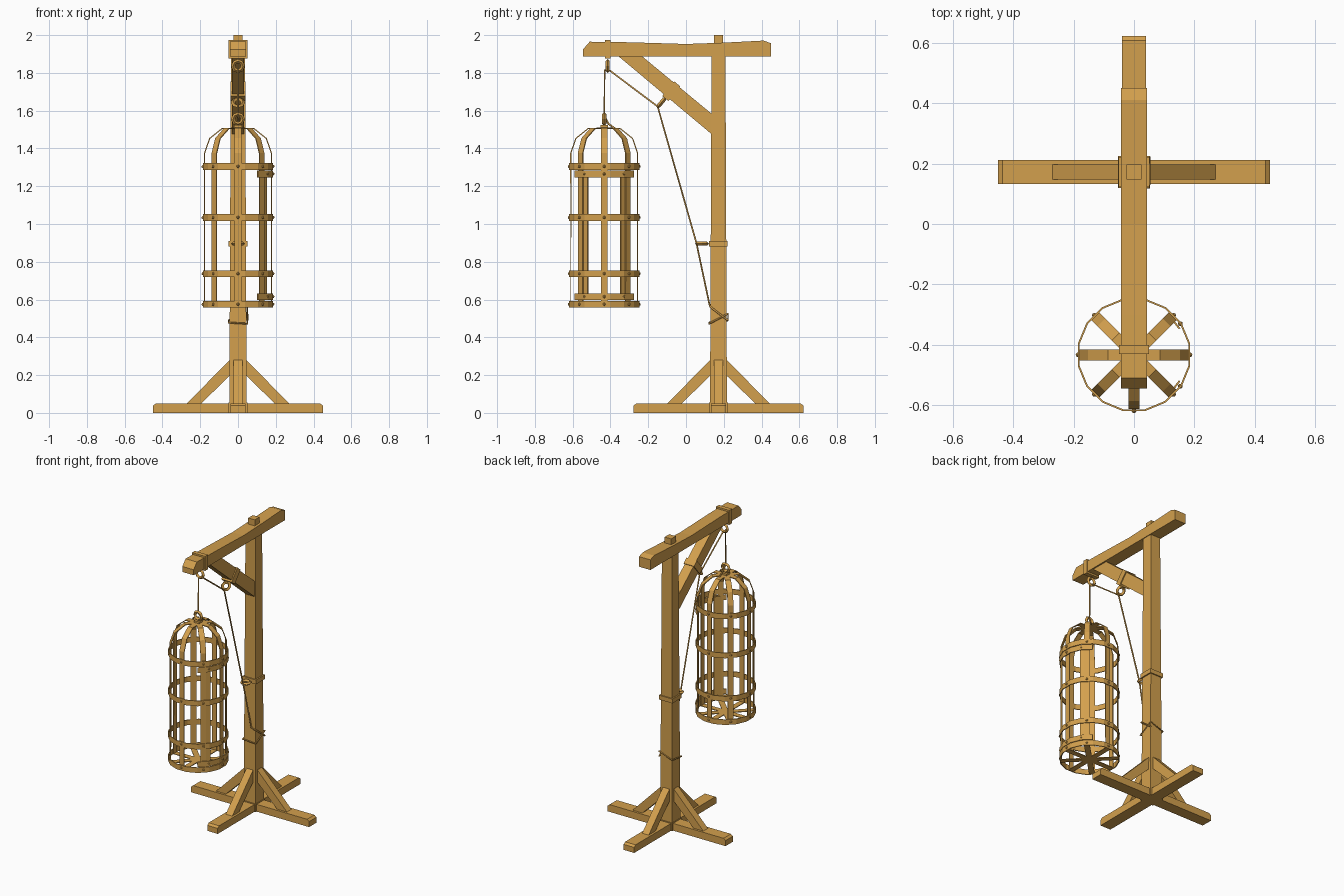
import bpy, bmesh, math
from mathutils import Matrix, Vector

if "Cube" in bpy.data.objects:
    bpy.data.objects.remove(bpy.data.objects["Cube"])

wood = bpy.data.materials.new("honey wood")
wood.use_nodes = True
COLOR = (0.65, 0.35, 0.075, 1)
wood.diffuse_color = COLOR
wood.node_tree.nodes["Principled BSDF"].inputs["Base Color"].default_value = COLOR

POST_Y = 0.172
CAGE = Vector((0, -0.433, 0))
CAGE_R = 0.18


def finish(name, bm, thick=0):
    bmesh.ops.recalc_face_normals(bm, faces=bm.faces)
    me = bpy.data.meshes.new(name)
    bm.to_mesh(me)
    bm.free()
    ob = bpy.data.objects.new(name, me)
    bpy.context.collection.objects.link(ob)
    me.materials.append(wood)
    if thick:
        mod = ob.modifiers.new("thickness", "SOLIDIFY")
        mod.thickness = thick
        mod.offset = 0
    return ob


def prism(name, outline, half, turn=0, origin=(0, 0, 0)):
    """Outline in the y-z plane, extruded along x, then turned about z."""
    bm = bmesh.new()
    face = bm.faces.new([bm.verts.new((-half, y, z)) for y, z in outline])
    out = bmesh.ops.extrude_face_region(bm, geom=[face])["geom"]
    moved = [v for v in out if isinstance(v, bmesh.types.BMVert)]
    bmesh.ops.translate(bm, verts=moved, vec=(2 * half, 0, 0))
    bm.transform(Matrix.Translation(origin) @ Matrix.Rotation(turn, 4, "Z"))
    return finish(name, bm)


def box(name, centre, size, tilt=0, taper=1):
    bm = bmesh.new()
    bmesh.ops.create_cube(bm, size=1)
    for v in bm.verts:
        if v.co.z > 0:
            v.co.x *= taper
            v.co.y *= taper
    bm.transform(Matrix.Translation(centre) @ Matrix.Rotation(tilt, 4, "X")
                 @ Matrix.Diagonal((*size, 1)))
    return finish(name, bm)


def eye_ring(name, centre, tilt):
    bpy.ops.mesh.primitive_torus_add(location=centre, rotation=(tilt, 0, 0), major_segments=8,
                                     minor_segments=4, major_radius=0.026, minor_radius=0.011)
    ob = bpy.context.object
    ob.name = name
    ob.data.materials.append(wood)


def rope(name, points, closed=False):
    cu = bpy.data.curves.new(name, "CURVE")
    cu.dimensions = "3D"
    cu.bevel_depth = 0.005
    cu.bevel_resolution = 1
    sp = cu.splines.new("POLY")
    sp.points.add(len(points) - 1)
    for p, co in zip(sp.points, points):
        p.co = (*co, 1)
    sp.use_cyclic_u = closed
    cu.materials.append(wood)
    ob = bpy.data.objects.new(name, cu)
    bpy.context.collection.objects.link(ob)
    bpy.ops.object.select_all(action="DESELECT")
    ob.select_set(True)
    bpy.context.view_layer.objects.active = ob
    bpy.ops.object.convert(target="MESH")


def band(name, z, height, start, steps, radius=CAGE_R + 0.003):
    """Hoop strip in flat segments, a sixteenth of a turn each."""
    step = math.pi / 8
    r = radius / math.cos(step / 2)
    bm = bmesh.new()
    cols = []
    for i in range(steps + 1):
        a = start + i * step
        cols.append([bm.verts.new(CAGE + Vector((r * math.cos(a), r * math.sin(a), z + s * height / 2)))
                     for s in (-1, 1)])
    for a, b in zip(cols, cols[1:]):
        bm.faces.new((a[0], b[0], b[1], a[1]))
    bmesh.ops.remove_doubles(bm, verts=bm.verts, dist=0.0001)
    return finish(name, bm, 0.006)


def strip(name, path, width, angle):
    """Flat bar following (radius, z) points, at an angle around the cage."""
    bm = bmesh.new()
    rows = [[bm.verts.new((r, s * width / 2, z)) for s in (-1, 1)] for r, z in path]
    for a, b in zip(rows, rows[1:]):
        bm.faces.new((a[0], b[0], b[1], a[1]))
    bm.transform(Matrix.Translation(CAGE) @ Matrix.Rotation(angle, 4, "Z"))
    return finish(name, bm, 0.006)


def rivet(name, angle, z):
    bm = bmesh.new()
    bmesh.ops.create_icosphere(bm, subdivisions=1, radius=0.009)
    r = CAGE_R + 0.005
    bm.transform(Matrix.Translation(CAGE + Vector((r * math.cos(angle), r * math.sin(angle), z))))
    return finish(name, bm)


# Crossed feet and their four braces
foot = [(-0.45, 0), (-0.45, 0.038), (-0.435, 0.05), (0.435, 0.05), (0.45, 0.038), (0.45, 0)]
brace = [(0.035, 0.29), (0.275, 0.045), (0.2, 0.045), (0.035, 0.205)]
centre = (0, POST_Y, 0)
for i in range(2):
    prism(f"foot_{i + 1}", foot, 0.04, i * math.pi / 2, centre)
for i in range(4):
    prism(f"foot_brace_{i + 1}", brace, 0.025, i * math.pi / 2, centre)

# Post with its foot block and tenon
box("post", (0, POST_Y, 0.95), (0.092, 0.09, 1.9), taper=0.82)
box("post_foot_block", (0, POST_Y, 0.027), (0.1, 0.1, 0.054))
box("post_tenon", (0, POST_Y, 1.96), (0.05, 0.05, 0.08))

# Beam and diagonal brace
prism("beam", [(-0.545, 1.887), (-0.545, 1.925), (-0.51, 1.965), (-0.3, 1.962), (0, 1.953),
               (0.2, 1.96), (0.41, 1.971), (0.45, 1.957), (0.45, 1.887)], 0.043)
prism("beam_brace", [(-0.36, 1.89), (-0.235, 1.89), (0.14, 1.58), (0.14, 1.472)], 0.033)

# Straps with eye rings
tilt = math.atan2(-0.41, 0.495)
box("beam_strap", (0, -0.415, 1.925), (0.1, 0.03, 0.1))
box("brace_strap", (0, -0.078, 1.703), (0.08, 0.042, 0.1), tilt)
box("post_strap", (0, POST_Y, 0.896), (0.102, 0.098, 0.03))
eye_ring("beam_ring", (0, -0.415, 1.836), math.pi / 2)
eye_ring("brace_ring", (0, -0.13, 1.643), tilt + math.pi / 2)
eye_ring("post_ring", (0, 0.085, 0.896), 0)
eye_ring("cage_ring", (0, CAGE.y, 1.555), math.pi / 2)
box("cage_ring_base", (0, CAGE.y, 1.516), (0.04, 0.04, 0.015))

# Rope from cage to post, its tail, and the turns around the post
rope("rope", [(0, CAGE.y, 1.575), (0, -0.43, 1.815), (0, -0.4, 1.81), (0, -0.15, 1.622),
              (0, 0.055, 0.9), (0.015, 0.125, 0.57), (0.05, 0.13, 0.56), (0.05, 0.222, 0.49)])
rope("rope_tail", [(0, CAGE.y, 1.575), (0.01, -0.41, 1.53), (0.01, -0.375, 1.505)])
rope("rope_turn", [(0.05, 0.122, 0.472), (0.05, 0.222, 0.525), (-0.05, 0.222, 0.49),
                   (-0.05, 0.122, 0.478)], True)

# Cage ribs, running from the crown down and in to the floor centre
rib = [(0, 1.508), (0.085, 1.505), (0.15, 1.453), (0.177, 1.375), (0.177, 0.56), (0, 0.56)]
hoops = (1.305, 1.035, 0.737, 0.575)
for i in range(8):
    strip(f"cage_rib_{i + 1}", rib, 0.036, i * math.pi / 4)
    for j, z in enumerate(hoops):
        rivet(f"hoop_rivet_{i + 1}_{j + 1}", i * math.pi / 4, z)
for j, z in enumerate(hoops):
    band(f"cage_hoop_{j + 1}", z, 0.036, math.pi / 16, 16)

# Door on the left side of the cage
for j, z in enumerate((1.265, 0.615)):
    band(f"door_rail_{j + 1}", z, 0.036, -5 * math.pi / 16, 5)
    for k in (-1, 0, 1):
        rivet(f"door_rivet_{j + 1}_{k + 2}", k * math.radians(34), z)
for side, name in ((-1, "front"), (1, "back")):
    strip(f"door_stile_{name}", [(0.172, 0.6), (0.172, 1.28)], 0.05, side * math.radians(38))
